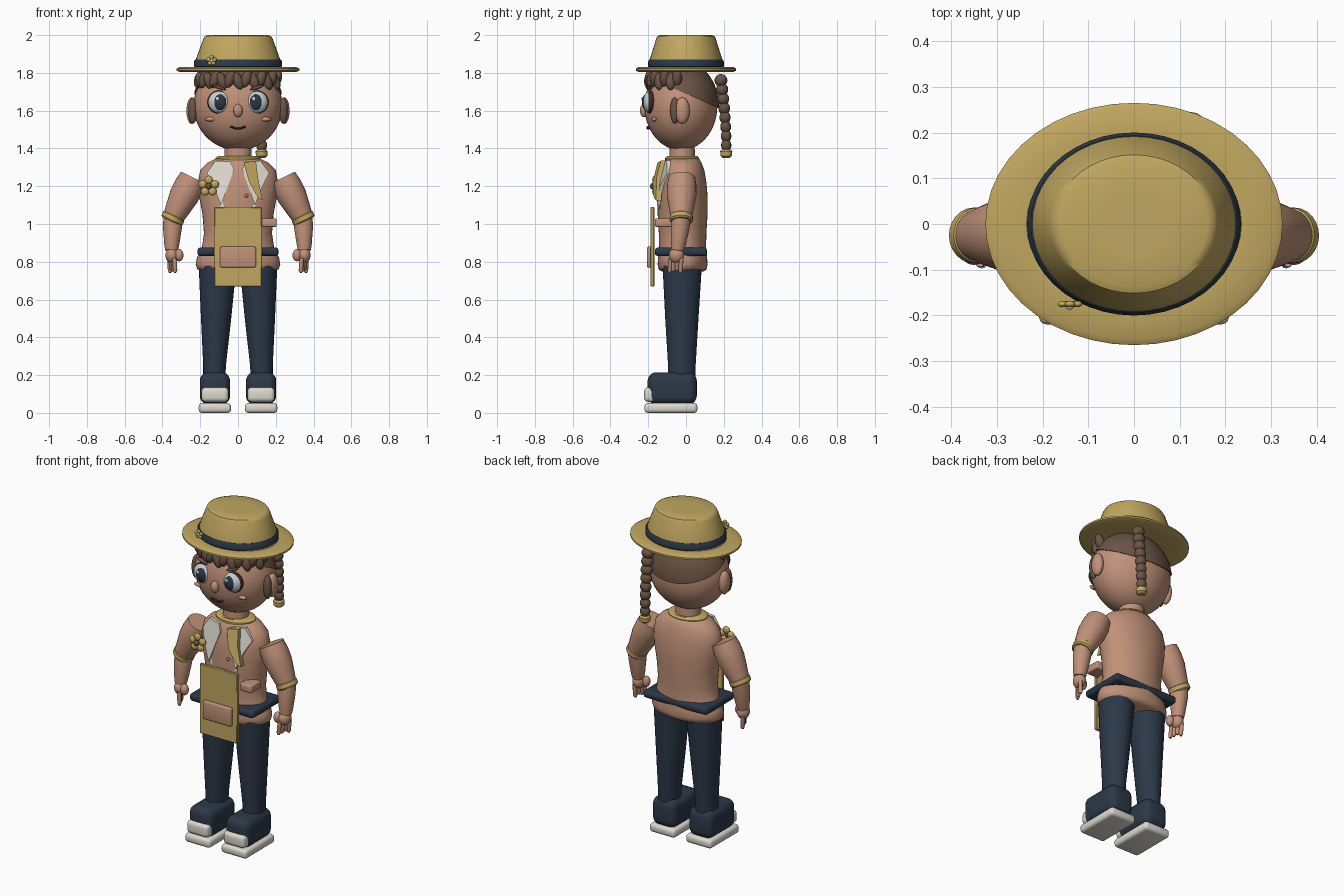
import bpy, bmesh
from math import sin, cos, pi, radians
from mathutils import Vector, Matrix

if "Cube" in bpy.data.objects:
    bpy.data.objects.remove(bpy.data.objects["Cube"])


def material(name, r, g, b):
    m = bpy.data.materials.new(name)
    m.use_nodes = True
    m.diffuse_color = (r, g, b, 1)
    m.node_tree.nodes["Principled BSDF"].inputs["Base Color"].default_value = (r, g, b, 1)
    return m


SKIN = material("tan", .53, .285, .19)
GOLD = material("straw gold", .53, .385, .115)
NAVY = material("navy", .025, .04, .065)
HAIR = material("brown hair", .15, .09, .06)
WHITE = material("off white", .72, .69, .62)
BLUSH = material("blush", .62, .30, .21)
DARK = material("dark brown", .05, .02, .015)
EYE = material("eye grey", .55, .62, .65)


def finish(name, bm, mat, angle=40):
    bmesh.ops.recalc_face_normals(bm, faces=bm.faces)
    me = bpy.data.meshes.new(name)
    bm.to_mesh(me)
    bm.free()
    me.materials.append(mat)
    me.shade_smooth()
    me.set_sharp_from_angle(angle=radians(angle))
    ob = bpy.data.objects.new(name, me)
    bpy.context.collection.objects.link(ob)
    return ob


def loft(name, rings, mat, n=36, matrix=None, angle=40):
    """Skin over ellipse rings given as (x, y, z, rx, ry)."""
    bm = bmesh.new()
    loops = [[bm.verts.new((x + rx * cos(2 * pi * i / n), y + ry * sin(2 * pi * i / n), z))
              for i in range(n)] for x, y, z, rx, ry in rings]
    for a, b in zip(loops, loops[1:]):
        for i in range(n):
            bm.faces.new((a[i], a[i - 1], b[i - 1], b[i]))
    bm.faces.new(loops[0])
    bm.faces.new(loops[-1])
    if matrix:
        bm.transform(matrix)
    return finish(name, bm, mat, angle)


def limb(name, a, b, radii, mat, n=24):
    """Round tapered part from a to b with (fraction, radius) stations."""
    a, b = Vector(a), Vector(b)
    d = b - a
    m = Matrix.Translation(a) @ d.to_track_quat('Z', 'Y').to_matrix().to_4x4()
    return loft(name, [(0, 0, t * d.length, r, r) for t, r in radii], mat, n, m)


def ball(name, loc, r, mat, tilt=0, seg=20):
    bm = bmesh.new()
    bmesh.ops.create_uvsphere(bm, u_segments=seg, v_segments=seg * 2 // 3, radius=1)
    bm.transform(Matrix.Translation(loc) @ Matrix.Rotation(tilt, 4, 'Y') @ Matrix.Diagonal((*r, 1)))
    return finish(name, bm, mat, 60)


def box(name, x, y, z, mat, bevel=.01, segments=3):
    bm = bmesh.new()
    bmesh.ops.create_cube(bm, size=1)
    lo, hi = Vector((x[0], y[0], z[0])), Vector((x[1], y[1], z[1]))
    bm.transform(Matrix.Translation((lo + hi) / 2) @ Matrix.Diagonal((*(hi - lo), 1)))
    bmesh.ops.bevel(bm, geom=bm.edges[:], offset=bevel, segments=segments, profile=.5, affect='EDGES')
    return finish(name, bm, mat)


def chest_plate(name, points, off, mat, thick=.02):
    """Flat cloth piece following the slope of the chest."""
    bm = bmesh.new()
    front = [Vector((x, -.155 + max(0, z - 1.2) * .3 + x * x * 1.8 - off, z)) for x, z in points]
    f = bm.faces.new([bm.verts.new(p) for p in front])
    ext = bmesh.ops.extrude_face_region(bm, geom=[f])
    moved = [v for v in ext["geom"] if isinstance(v, bmesh.types.BMVert)]
    bmesh.ops.translate(bm, verts=moved, vec=(0, thick, 0))
    return finish(name, bm, mat, 25)


def flower(name, x, y, z, r, petal, centre):
    for i in range(5):
        a = 2 * pi * i / 5 + pi / 2
        ball(name + "_petal", (x + r * .6 * cos(a), y, z + r * .6 * sin(a)), (r * .4, r * .25, r * .4), petal, 0, 12)
    ball(name + "_centre", (x, y - r * .2, z), (r * .3, r * .25, r * .3), centre, 0, 12)


# Hat
hat = [(.2, 1.812), (.31, 1.806), (.325, 1.812), (.325, 1.822), (.31, 1.83), (.235, 1.828)]
crown = [(.228, 1.835), (.222, 1.875), (.202, 1.93), (.184, 1.98), (.176, 1.994), (.16, 2.0), (.08, 2.0)]
loft("hat", [(0, 0, z, r, r * .815) for r, z in hat]
     + [(0, 0, z, r, r * .86) for r, z in crown], GOLD, 44)
loft("hat_band", [(0, 0, z, r, r * .855) for r, z in
                  [(.226, 1.828), (.234, 1.835), (.234, 1.86), (.226, 1.872)]], NAVY, 44)
flower("hat_flower", -.14, -.175, 1.865, .028, GOLD, WHITE)

# Head and hair
HEAD, HR = (0, -.027, 1.625), (.235, .193, .235)
ball("head", HEAD, HR, SKIN, 0, 40)
bm = bmesh.new()
bmesh.ops.create_uvsphere(bm, u_segments=40, v_segments=28, radius=1)
bm.transform(Matrix.Translation(HEAD) @ Matrix.Diagonal((.243, .201, .243, 1)))
bmesh.ops.bisect_plane(bm, geom=bm.verts[:] + bm.edges[:] + bm.faces[:], plane_co=(0, 0, 1.69),
                       plane_no=(0, .45, 1), clear_inner=True)
bmesh.ops.holes_fill(bm, edges=[e for e in bm.edges if e.is_boundary])
finish("hair_cap", bm, HAIR, 60)
for i in range(15):
    a = radians(-84 + 12 * i)
    drop = .012 * (i % 2)
    ball("fringe_tuft", (.205 * sin(a), -.03 - .165 * cos(a), 1.768 - drop), (.027, .027, .05),
         HAIR, .35 * (-1) ** i, 12)

# Braid
for i in range(8):
    ball("braid_bead", (.125, .185 + .028 * sin(i * .22), 1.76 - i * .049),
         (.037 - .001 * i, .034 - .001 * i, .034), HAIR, 0, 14)
loft("braid_tie", [(.125, .213, z, r, r) for z, r in
                   [(1.35, .018), (1.36, .03), (1.385, .032), (1.395, .024)]], GOLD, 16)

# Face
for s in (-1, 1):
    ball("ear", (s * .245, -.02, 1.6), (.028, .04, .07), SKIN)
    ball("side_lock", (s * .24, -.06, 1.6), (.024, .024, .07), HAIR)
    ball("eye_rim", (s * .1, -.186, 1.645), (.062, .034, .062), DARK)
    ball("eye_white", (s * .1, -.192, 1.645), (.058, .035, .058), EYE)
    ball("pupil", (s * .096, -.212, 1.645), (.035, .021, .043), NAVY)
    ball("eye_glint", (s * .096 - .012, -.229, 1.662), (.01, .007, .011), WHITE, 0, 10)
    ball("eyebrow", (s * .1, -.196, 1.722), (.042, .014, .008), HAIR, s * -.3, 12)
    ball("cheek", (s * .145, -.168, 1.555), (.03, .014, .012), BLUSH, 0, 12)
ball("nose", (0, -.222, 1.6), (.025, .022, .035), SKIN)
for i in range(-3, 4):
    ball("mouth", (i * .011, -.2, 1.505 + .001 * i * i), (.009, .01, .006), DARK, 0, 8)

# Neck and collar
loft("neck", [(0, -.02, 1.3, .075, .07), (0, -.02, 1.43, .07, .065)], SKIN, 28)
loft("neckerchief", [(0, -.02, z, r, r * .75) for r, z in
                     [(.1, 1.325), (.12, 1.335), (.12, 1.35), (.105, 1.36), (.07, 1.36)]], GOLD)

# Jacket, hem, belt
body = [(.11, .085, 1.35), (.16, .1, 1.325), (.2, .115, 1.285), (.212, .126, 1.22), (.205, .133, 1.14),
        (.188, .132, 1.05), (.18, .126, .95), (.192, .124, .87), (.218, .13, .82), (.224, .132, .785),
        (.215, .127, .76), (.19, .11, .748)]
loft("jacket", [(0, -.018, z, rx, ry) for rx, ry, z in body], SKIN, 44, angle=60)
box("belt", (-.215, .215), (-.165, .112), (.83, .876), NAVY, .018)

# Shirt, lapels, scarf end, badge
chest_plate("shirt_front", [(-.09, 1.08), (.09, 1.08), (.1, 1.2), (.085, 1.32), (-.085, 1.32), (-.1, 1.2)],
            0, WHITE, .06)
for s in (-1, 1):
    chest_plate("lapel", [(s * x, z) for x, z in
                          [(.04, 1.33), (.12, 1.335), (.165, 1.27), (.13, 1.2), (.09, 1.1), (.02, 1.29)]],
                .014, WHITE)
chest_plate("scarf_end", [(.03, 1.325), (.095, 1.335), (.105, 1.25), (.13, 1.125), (.105, 1.14), (.06, 1.22)],
            .035, GOLD, .03)
ball("shirt_button", (.045, -.157, 1.15), (.01, .008, .01), SKIN, 0, 10)
flower("badge", -.155, -.165, 1.2, .056, GOLD, HAIR)

# Apron and pockets
box("apron", (-.127, .127), (-.188, -.168), (.668, 1.09), GOLD, .004, 1)
box("apron_pocket", (-.095, .095), (-.207, -.18), (.77, .88), SKIN, .008)
box("jacket_pocket", (.125, .205), (-.165, -.07), (.985, 1.03), SKIN, .008)

for s in (-1, 1):
    # Arms
    elbow = Vector((s * .345, -.025, 1.03))
    shoulder = Vector((s * .238, -.022, 1.245))
    limb("sleeve", shoulder, elbow, [(0, .071), (.2, .078), (.45, .078), (.75, .066), (1, .055)], SKIN)
    limb("cuff", elbow + (shoulder - elbow) * .08, elbow - (shoulder - elbow) * .08,
         [(0, .054), (.2, .061), (.8, .061), (1, .054)], GOLD)
    limb("forearm", elbow, (s * .352, -.045, .86), [(0, .05), (.3, .05), (.8, .04), (1, .034)], SKIN)
    ball("palm", (s * .35, -.05, .835), (.034, .04, .042), SKIN)
    ball("thumb", (s * .312, -.065, .835), (.024, .024, .033), SKIN, 0, 14)
    for i in range(4):
        limb("finger", (s * (.337 + .009 * i), -.082 + .019 * i, .82),
             (s * (.332 + .009 * i), -.086 + .019 * i, .742 + .006 * (i % 3)),
             [(0, .012), (.85, .012), (1, .007)], SKIN, 10)

    # Legs
    loft("trouser_leg", [(s * .126, -.022, .15, .058, .07), (s * .124, -.022, .25, .06, .073),
                         (s * .116, -.022, .5, .08, .088), (s * .108, -.02, .78, .1, .104)], NAVY)
    # Shoes
    x = s * .122
    box("shoe", (x - .08, x + .08), (-.203, .057), (.045, .215), NAVY, .045, 5)
    box("toe_cap", (x - .072, x + .072), (-.222, -.15), (.058, .135), WHITE, .022, 4)
    box("shoe_sole", (x - .086, x + .086), (-.22, .06), (0, .052), WHITE, .018, 3)
